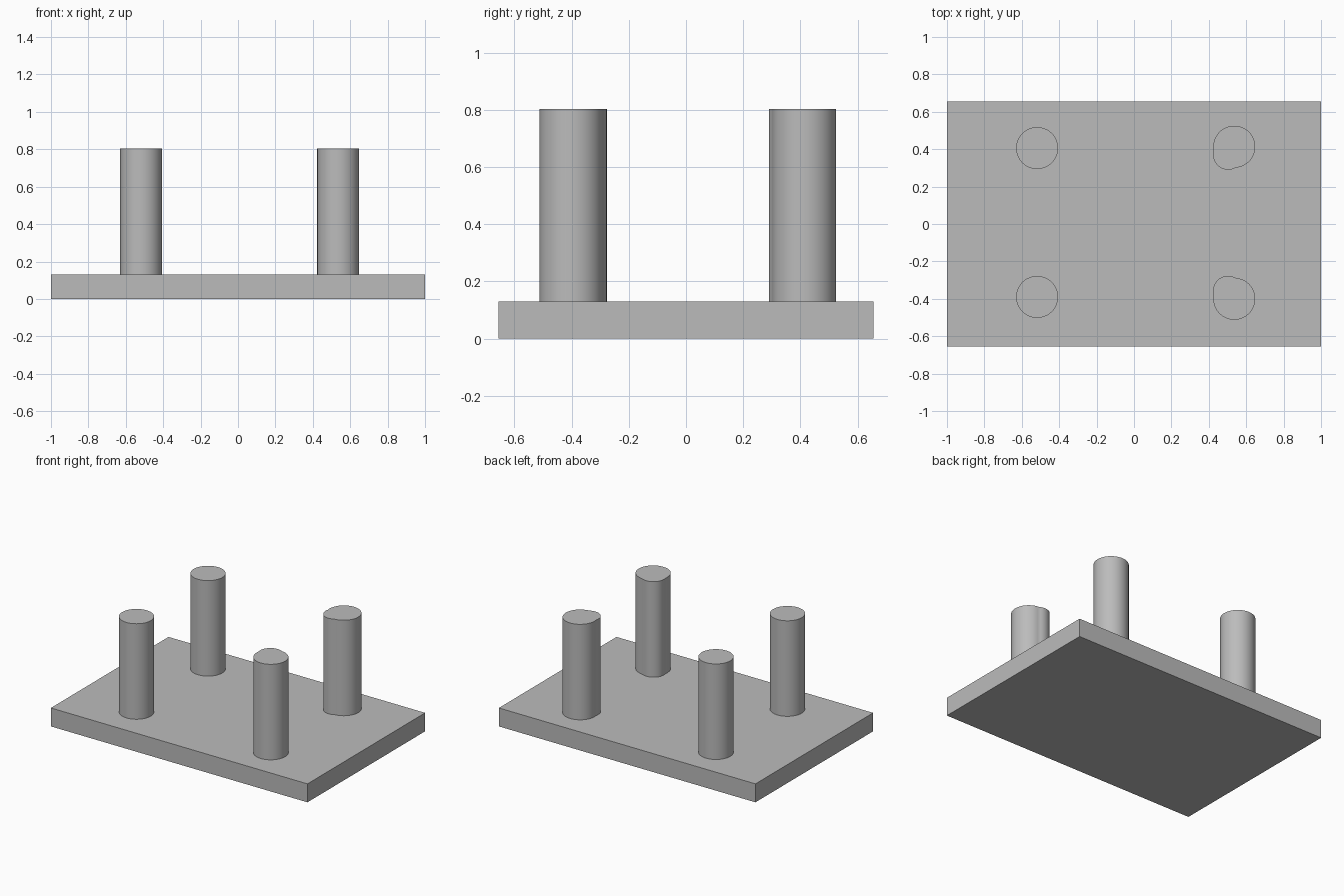
import bpy
import bmesh
from math import cos, sin, sqrt, tau
from mathutils import Vector

cube = bpy.data.objects.get("Cube")
if cube:
    bpy.data.objects.remove(cube, do_unlink=True)

grey = bpy.data.materials.new("plain grey")
grey.use_nodes = True
colour = (0.5, 0.5, 0.5, 1)
grey.diffuse_color = colour
grey.node_tree.nodes["Principled BSDF"].inputs["Base Color"].default_value = colour

PLATE_TOP, PEG_TOP = 0.13, 0.803
PEG_RADIUS, LOBE_RADIUS = 0.112, 0.08


def prism(name, outline, bottom, top, smooth=False):
    """Extrude a closed outline upwards into a capped solid."""
    bm = bmesh.new()
    base = bm.faces.new([bm.verts.new((x, y, bottom)) for x, y in outline])
    cap = bmesh.ops.extrude_face_region(bm, geom=[base], use_keep_orig=True)
    verts = [g for g in cap["geom"] if isinstance(g, bmesh.types.BMVert)]
    bmesh.ops.translate(bm, verts=verts, vec=(0, 0, top - bottom))
    bmesh.ops.recalc_face_normals(bm, faces=bm.faces)
    mesh = bpy.data.meshes.new(name)
    bm.to_mesh(mesh)
    bm.free()
    mesh.materials.append(grey)
    obj = bpy.data.objects.new(name, mesh)
    bpy.context.collection.objects.link(obj)
    if smooth:
        bpy.ops.object.select_all(action="DESELECT")
        obj.select_set(True)
        bpy.context.view_layer.objects.active = obj
        bpy.ops.object.shade_smooth_by_angle()


def peg_outline(centre, lobe=None, steps=72):
    """Circle, optionally merged with a smaller offset lobe."""
    points = []
    for i in range(steps):
        ray = Vector((cos(tau * i / steps), sin(tau * i / steps)))
        radius = PEG_RADIUS
        if lobe:
            offset = Vector(lobe)
            along = ray.dot(offset)
            gap = LOBE_RADIUS ** 2 - offset.length_squared + along ** 2
            if gap > 0:
                radius = max(radius, along + sqrt(gap))
        points.append(Vector(centre) + ray * radius)
    return points


# Flat base plate
prism("base_plate", [(-1, -0.655), (1, -0.655), (1, 0.655), (-1, 0.655)], 0, PLATE_TOP)

# Round pegs on the right, lobed pegs on the left
pegs = {
    "front_right_peg": ((-0.518, -0.39), None),
    "back_right_peg": ((-0.518, 0.406), None),
    "front_left_peg": ((0.536, -0.4), (-0.033, 0.043)),
    "back_left_peg": ((0.536, 0.413), (-0.033, -0.043)),
}
for name, (centre, lobe) in pegs.items():
    prism(name, peg_outline(centre, lobe), PLATE_TOP - 0.01, PEG_TOP, smooth=True)
